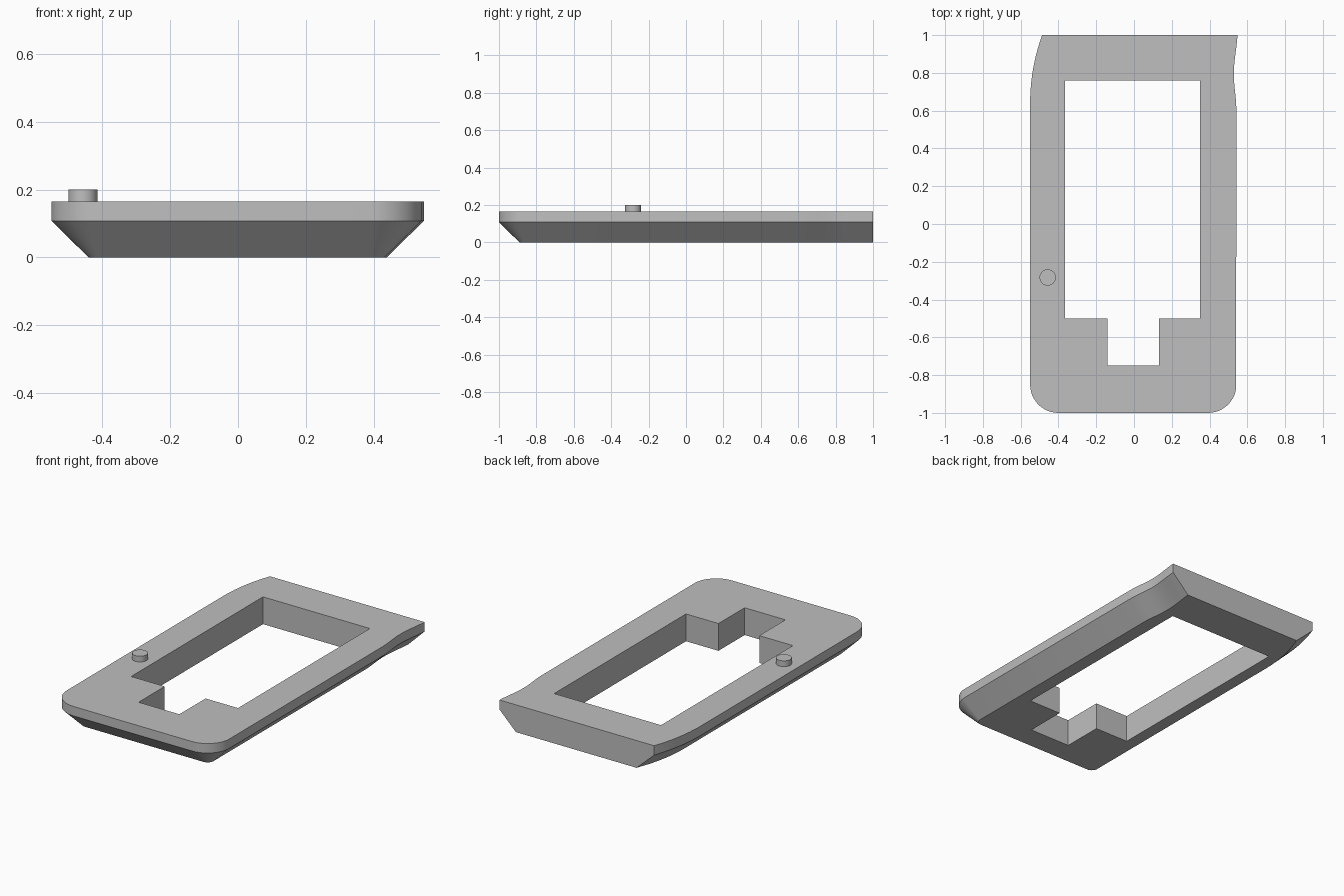
import bpy
import bmesh
import math
from mathutils import Vector

cube = bpy.data.objects.get("Cube")
if cube:
    bpy.data.objects.remove(cube, do_unlink=True)

grey = bpy.data.materials.new("light grey")
grey.use_nodes = True
COLOUR = (0.52, 0.52, 0.52, 1)
grey.diffuse_color = COLOUR
grey.node_tree.nodes["Principled BSDF"].inputs["Base Color"].default_value = COLOUR

TOP, RIM, CHAMFER = 0.165, 0.108, 0.11
LEFT, RIGHT, RADIUS = 0.542, -0.55, 0.15


def arc(cx, cy, r, start, end, steps):
    """Points and outward normals along an arc."""
    out = []
    for i in range(steps + 1):
        a = math.radians(start + (end - start) * i / steps)
        n = Vector((math.cos(a), math.sin(a)))
        out.append((Vector((cx, cy)) + n * r, n))
    return out


def outline():
    """Counter-clockwise outer edge, from the back right corner."""
    # Right flank bends inward towards the back
    pts = arc(RIGHT + 1.05, 0.64, 1.05, 160, 180, 10)
    # Rounded front corners
    pts += arc(RIGHT + RADIUS, -1 + RADIUS, RADIUS, 180, 270, 12)
    pts += arc(LEFT - RADIUS, -1 + RADIUS, RADIUS, 270, 360, 12)
    # Left flank dips, then flares out at the back
    pts += arc(LEFT - 0.8, 0.62, 0.8, 0, 9, 5)
    pts += arc(LEFT + 0.8, 0.87, 0.8, 189, 171, 8)[1:]
    return pts


def flank():
    pts = outline()[:-15]
    # Smooth wave for the left flank, sampled with its slope
    for i in range(13):
        t = i / 12
        dip = -0.014 * math.sin(math.pi * t) ** 2 + 0.006 * t ** 4
        slope = (-0.014 * math.pi * math.sin(2 * math.pi * t) + 0.024 * t ** 3) / 0.4
        pts.append((Vector((LEFT + dip, 0.6 + 0.4 * t)), Vector((1, -slope)).normalized()))
    return pts


def ring(bm, points, z):
    return [bm.verts.new((p.x, p.y, z)) for p in points]


def bridge(bm, a, b):
    return [bm.faces.new((a[i - 1], a[i], b[i], b[i - 1])) for i in range(len(a))]


def cap(bm, outer, inner):
    edges = []
    for loop in (outer, inner):
        for i in range(len(loop)):
            edges.append(bm.edges.get((loop[i - 1], loop[i])))
    bmesh.ops.triangle_fill(bm, edges=edges, use_beauty=True)


def finish(name, bm):
    bmesh.ops.recalc_face_normals(bm, faces=bm.faces[:])
    mesh = bpy.data.meshes.new(name)
    bm.to_mesh(mesh)
    bm.free()
    mesh.materials.append(grey)
    obj = bpy.data.objects.new(name, mesh)
    bpy.context.collection.objects.link(obj)
    bpy.ops.object.select_all(action="DESELECT")
    obj.select_set(True)
    bpy.context.view_layer.objects.active = obj
    bpy.ops.object.shade_smooth_by_angle(angle=math.radians(25))


# Outer edge, and the smaller base edge, both ending flush at the back
edge = [(p, n) for p, n in flank()]
edge[0][0].y = 1
base = [p - n * CHAMFER for p, n in edge]
for i in (0, -1):
    p, n = edge[i]
    base[i] = Vector((p.x - CHAMFER / n.x, 1))
edge = [p for p, n in edge]

# Window with a narrow notch towards the front
X0, X1, N0, N1 = -0.365, 0.35, -0.14, 0.133
BACK, STEP, NOTCH = 0.76, -0.5, -0.75
window = [Vector(c) for c in (
    (X0, BACK), (X0, STEP), (N0, STEP), (N0, NOTCH),
    (N1, NOTCH), (N1, STEP), (X1, STEP), (X1, BACK))]

# Frame body
bm = bmesh.new()
top, rim, bottom = ring(bm, edge, TOP), ring(bm, edge, RIM), ring(bm, base, 0)
bridge(bm, top, rim)
bridge(bm, rim, bottom)
hole_top, hole_bottom = ring(bm, window, TOP), ring(bm, window, 0)
bridge(bm, hole_top, hole_bottom)
cap(bm, top, hole_top)
cap(bm, bottom, hole_bottom)
finish("frame", bm)

# Round button on the right rail
bm = bmesh.new()
bmesh.ops.create_cone(bm, cap_ends=True, segments=32, radius1=0.043, radius2=0.043, depth=0.04)
bmesh.ops.translate(bm, verts=bm.verts, vec=(-0.457, -0.283, 0.18))
finish("button", bm)
